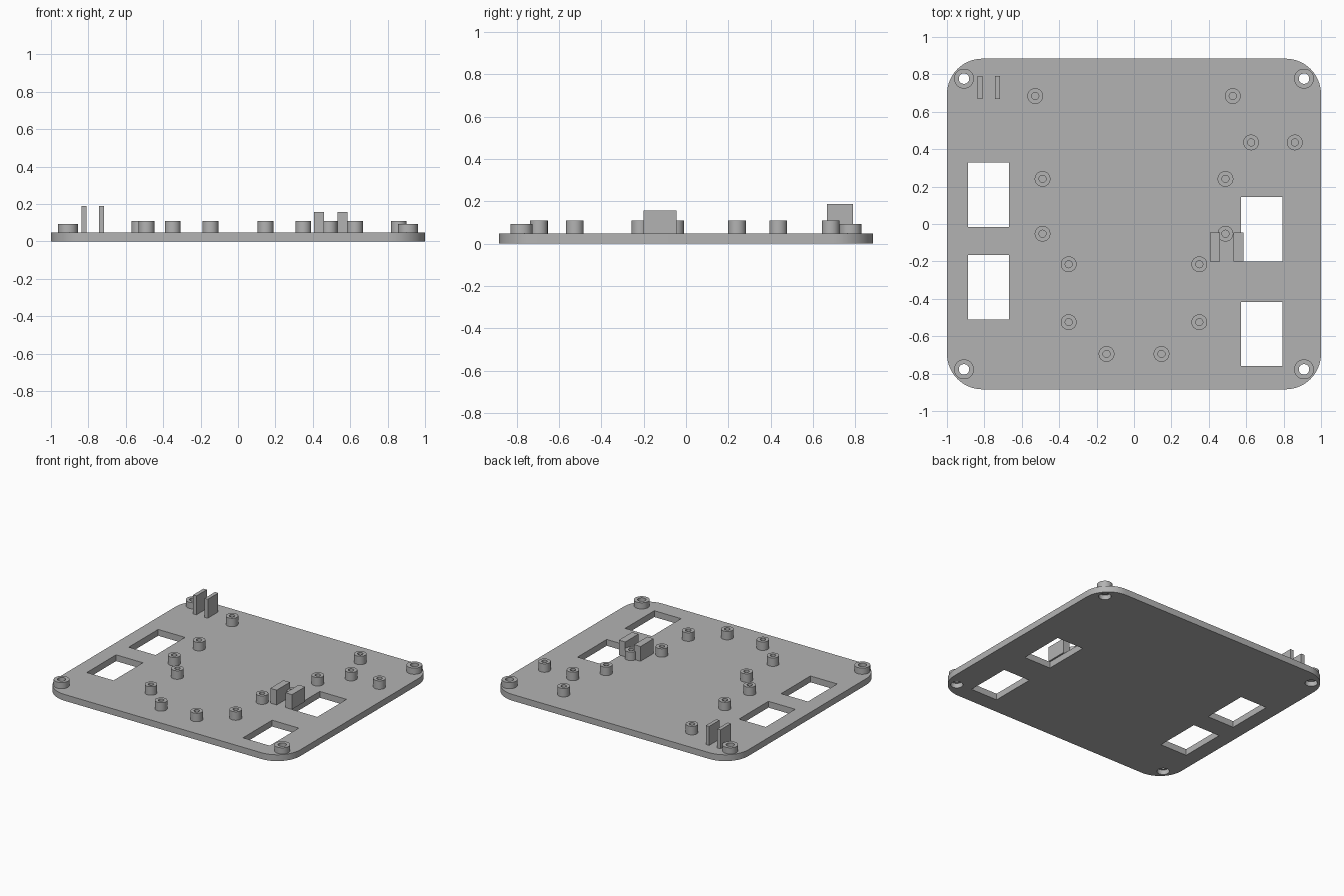
import bpy
import bmesh
from math import cos, sin, pi
from mathutils import Matrix, Vector

cube = bpy.data.objects.get("Cube")
if cube:
    bpy.data.objects.remove(cube, do_unlink=True)

TOP = 0.047          # plate thickness
CORNER = (0.909, 0.777)

grey = bpy.data.materials.new("plain grey")
grey.use_nodes = True
tone = (0.45, 0.45, 0.45, 1)
grey.diffuse_color = tone
grey.node_tree.nodes["Principled BSDF"].inputs["Base Color"].default_value = tone


def finish(name, bm):
    bmesh.ops.recalc_face_normals(bm, faces=bm.faces)
    mesh = bpy.data.meshes.new(name)
    bm.to_mesh(mesh)
    bm.free()
    mesh.materials.append(grey)
    obj = bpy.data.objects.new(name, mesh)
    bpy.context.collection.objects.link(obj)
    return obj


def activate(obj):
    bpy.ops.object.select_all(action='DESELECT')
    obj.select_set(True)
    bpy.context.view_layer.objects.active = obj


def smooth(obj):
    activate(obj)
    bpy.ops.object.shade_smooth_by_angle(angle=pi / 6)


def add_box(bm, x0, x1, y0, y1, z0, z1):
    centre = Vector((x0 + x1, y0 + y1, z0 + z1)) / 2
    size = Matrix.Diagonal((x1 - x0, y1 - y0, z1 - z0, 1))
    bmesh.ops.create_cube(bm, size=1, matrix=Matrix.Translation(centre) @ size)


def add_cylinder(bm, x, y, r, z0, z1):
    bmesh.ops.create_cone(bm, cap_ends=True, segments=40, radius1=r, radius2=r,
                          depth=z1 - z0, matrix=Matrix.Translation((x, y, (z0 + z1) / 2)))


def box(name, *bounds):
    bm = bmesh.new()
    add_box(bm, *bounds)
    return finish(name, bm)


def tube(name, x, y, outer, inner, z0, z1, n=40):
    # Hollow standoff made of four rings joined into a closed loop
    bm = bmesh.new()
    rings = [[bm.verts.new((x + r * cos(2 * pi * i / n), y + r * sin(2 * pi * i / n), z))
              for i in range(n)]
             for r, z in ((outer, z0), (outer, z1), (inner, z1), (inner, z0))]
    for k in range(4):
        a, b = rings[k], rings[(k + 1) % 4]
        for i in range(n):
            j = (i + 1) % n
            bm.faces.new((a[i], a[j], b[j], b[i]))
    smooth(finish(name, bm))


def cut(target, bm):
    cutter = finish("cutter", bm)
    cutter.hide_render = True
    mod = target.modifiers.new("cut", 'BOOLEAN')
    mod.operation = 'DIFFERENCE'
    mod.solver = 'EXACT'
    mod.object = cutter
    activate(target)
    bpy.ops.object.modifier_apply(modifier=mod.name)
    bpy.data.objects.remove(cutter, do_unlink=True)


# Base plate with rounded corners
half_x, half_y, radius, steps = 1.0, 0.884, 0.19, 14
bm = bmesh.new()
outline = []
for q, (sx, sy) in enumerate(((1, 1), (-1, 1), (-1, -1), (1, -1))):
    for i in range(steps + 1):
        a = (q + i / steps) * pi / 2
        outline.append(bm.verts.new((sx * (half_x - radius) + radius * cos(a),
                                     sy * (half_y - radius) + radius * sin(a), 0)))
face = bm.faces.new(outline)
lifted = bmesh.ops.extrude_face_region(bm, geom=[face])["geom"]
bmesh.ops.translate(bm, vec=(0, 0, TOP),
                    verts=[v for v in lifted if isinstance(v, bmesh.types.BMVert)])
plate = finish("base_plate", bm)

corners = [(sx * CORNER[0], sy * CORNER[1]) for sx in (-1, 1) for sy in (-1, 1)]

# Rectangular windows and screw head recesses underneath
bm = bmesh.new()
for x0, x1, y0, y1 in ((-0.888, -0.667, -0.017, 0.329), (-0.888, -0.667, -0.511, -0.166),
                       (0.573, 0.793, -0.2, 0.144), (0.573, 0.793, -0.76, -0.417)):
    add_box(bm, x0, x1, y0, y1, -0.1, 0.1)
for x, y in corners:
    add_cylinder(bm, x, y, 0.042, -0.1, 0.035)
cut(plate, bm)

# Screw holes through the corners
bm = bmesh.new()
for x, y in corners:
    add_cylinder(bm, x, y, 0.028, -0.1, 0.1)
cut(plate, bm)
smooth(plate)

# Corner bosses
for x, y in corners:
    tube("corner_boss", x, y, 0.053, 0.028, TOP, 0.093)

# Mounting posts: mirrored pairs, then the two extra ones
for x, y in ((0.528, 0.684), (0.489, 0.241), (0.489, -0.052),
             (0.349, -0.215), (0.349, -0.525), (0.147, -0.695)):
    for side in (-1, 1):
        tube("mounting_post", side * x, y, 0.042, 0.019, TOP, 0.11)
for x in (0.626, 0.86):
    tube("side_post", x, 0.436, 0.042, 0.019, TOP, 0.11)

# Upright holder tabs
for x in (-0.837, -0.743):
    box("back_tab", x, x + 0.027, 0.667, 0.79, TOP, 0.188)
for x in (0.406, 0.532):
    box("side_tab", x, x + 0.053, -0.2, -0.045, TOP, 0.157)
